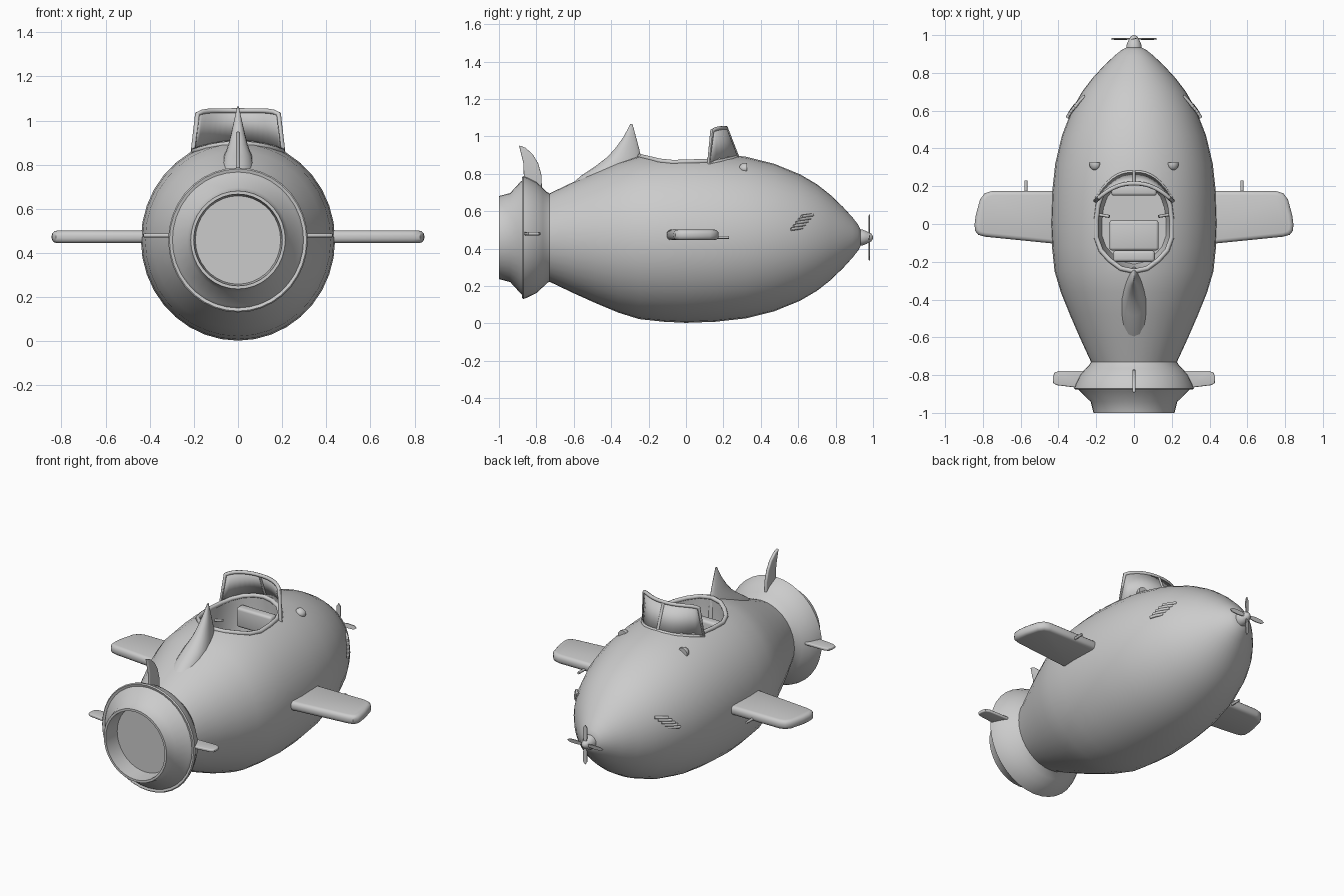
import bpy, bmesh, math
from mathutils import Vector, Matrix

if "Cube" in bpy.data.objects:
    bpy.data.objects.remove(bpy.data.objects["Cube"])

CZ, SX = 0.459, 0.965
HULL = [(-0.73, 0.236), (-0.6, 0.298), (-0.48, 0.352), (-0.36, 0.402), (-0.25, 0.436), (-0.12, 0.45),
        (0, 0.456), (0.16, 0.45), (0.32, 0.432), (0.47, 0.395), (0.61, 0.338), (0.70, 0.285), (0.77, 0.23),
        (0.84, 0.163), (0.89, 0.108), (0.92, 0.07), (0.935, 0.04)]
NOZZLE = [(-0.9, 0.2), (-1, 0.208), (-1, 0.222), (-0.94, 0.238), (-0.885, 0.298), (-0.872, 0.308),
          (-0.876, 0.322), (-0.87, 0.328), (-0.85, 0.322), (-0.80, 0.297), (-0.765, 0.265), (-0.745, 0.245)]


def radius(y):
    for (a, ra), (b, rb) in zip(HULL, HULL[1:]):
        if a <= y <= b:
            return ra + (rb - ra) * (y - a) / (b - a)


def top_z(x, y):
    return CZ + radius(y) * math.sqrt(max(0, 1 - (x / SX / radius(y)) ** 2))


def side_x(y, z):
    return SX * math.sqrt(max(0, radius(y) ** 2 - (z - CZ) ** 2))


def finish(name, bm, bevel=0, segments=3, angle=35):
    bmesh.ops.recalc_face_normals(bm, faces=bm.faces)
    me = bpy.data.meshes.new(name)
    bm.to_mesh(me)
    bm.free()
    ob = bpy.data.objects.new(name, me)
    bpy.context.collection.objects.link(ob)
    bpy.ops.object.select_all(action='DESELECT')
    ob.select_set(True)
    bpy.context.view_layer.objects.active = ob
    if bevel:
        m = ob.modifiers.new("bevel", 'BEVEL')
        m.width, m.segments, m.limit_method = bevel, segments, 'ANGLE'
        m.angle_limit = math.radians(60)
        bpy.ops.object.modifier_apply(modifier=m.name)
    bpy.ops.object.shade_smooth_by_angle(angle=math.radians(angle))
    return ob


def loft(name, rings, **kw):
    """Skin closed rings of equal length, capping both ends."""
    bm = bmesh.new()
    vs = [[bm.verts.new(p) for p in r] for r in rings]
    n = len(vs[0])
    for a, b in zip(vs, vs[1:]):
        for i in range(n):
            bm.faces.new((a[i], a[(i + 1) % n], b[(i + 1) % n], b[i]))
    bm.faces.new(vs[0])
    bm.faces.new(vs[-1])
    return finish(name, bm, **kw)


def lathe(name, profile, n=36):
    t = [2 * math.pi * i / n for i in range(n)]
    return loft(name, [[(SX * r * math.cos(a), y, CZ + r * math.sin(a)) for a in t] for y, r in profile])


def plate(name, pts, d, bevel=0):
    """Flat polygon pts thickened by vector d both ways."""
    d = Vector(d)
    return loft(name, [[Vector(p) - d for p in pts], [Vector(p) + d for p in pts]], bevel=bevel)


def tube(name, pts, r, cyclic=False):
    cu = bpy.data.curves.new(name, 'CURVE')
    cu.dimensions, cu.bevel_depth, cu.bevel_resolution, cu.use_fill_caps = '3D', r, 2, True
    sp = cu.splines.new('POLY')
    sp.points.add(len(pts) - 1)
    for q, p in zip(sp.points, pts):
        q.co = (*p, 1)
    sp.use_cyclic_u = cyclic
    ob = bpy.data.objects.new(name, cu)
    bpy.context.collection.objects.link(ob)
    bpy.ops.object.select_all(action='DESELECT')
    ob.select_set(True)
    bpy.context.view_layer.objects.active = ob
    bpy.ops.object.convert(target='MESH')
    bpy.ops.object.shade_smooth_by_angle(angle=math.radians(50))


# hull with flared tail nozzle
hull = lathe("hull", NOZZLE + HULL)

# cockpit tub cut into the hull
half = [(0.06, 0.245), (0.12, 0.22), (0.165, 0.17), (0.19, 0.1), (0.2, 0.02), (0.2, -0.07), (0.175, -0.14),
        (0.13, -0.19), (0.07, -0.235)]
outline = [(0, 0.255)] + half + [(0, -0.25)] + [(-x, y) for x, y in reversed(half)]
cutter = loft("cockpit_cutter", [[(x * s, y * s, z) for x, y in outline]
                                 for z, s in ((0.56, 0.85), (0.64, 0.95), (0.84, 0.97), (1.1, 0.97))])
cutter.hide_render = True
bpy.context.view_layer.objects.active = hull
cut = hull.modifiers.new("cockpit", 'BOOLEAN')
cut.object, cut.solver = cutter, 'EXACT'
bpy.ops.object.modifier_apply(modifier=cut.name)
bpy.data.objects.remove(cutter)
bpy.ops.object.select_all(action='DESELECT')
hull.select_set(True)
bpy.ops.object.shade_smooth_by_angle(angle=math.radians(35))
tube("cockpit_rim", [(x, y, top_z(x, y)) for x, y in outline], 0.013, True)

# seat and controls
def box(name, x, y0, y1, z0, z1):
    plate(name, [(-x, y0, z0), (-x, y1, z0), (-x, y1, z1), (-x, y0, z1)], (0, 0, 0)) if x == 0 else \
        loft(name, [[(s * x, y0, z0), (s * x, y1, z0), (s * x, y1, z1), (s * x, y0, z1)] for s in (-1, 1)], bevel=0.015)


box("seat_cushion", 0.13, -0.14, 0.02, 0.56, 0.64)
box("seat_back", 0.11, -0.2, -0.14, 0.56, 0.80)
box("dashboard", 0.12, 0.15, 0.21, 0.72, 0.84)
for s in (-1, 1):
    tube("lever", [(s * 0.19, 0.05, 0.78), (s * 0.13, 0.04, 0.80)], 0.008)

# windshield: curved pane with frame and struts
base, top = [], []
for i in range(-8, 9):
    t = i / 8
    x = math.copysign(0.205 * abs(t) ** 0.9, t)
    y = 0.275 - 0.155 * abs(t) ** 2.2
    base.append(Vector((x, y, top_z(x, y) - 0.005)))
    top.append(Vector((x * 0.9, 0.215 - 0.075 * abs(t) ** 2, 1.045 - 0.015 * abs(t) ** 6)))
bm = bmesh.new()
vb, vt = [bm.verts.new(p) for p in base], [bm.verts.new(p) for p in top]
for i in range(16):
    bm.faces.new((vb[i], vb[i + 1], vt[i + 1], vt[i]))
pane = finish("windshield_pane", bm)
sol = pane.modifiers.new("thickness", 'SOLIDIFY')
sol.thickness, sol.offset = 0.006, 0
tube("windshield_frame", base + top[::-1], 0.011, True)
tube("windshield_strut", [base[8], top[8]], 0.009)

# dorsal fin, blending into the hull
rings = []
for z, y0, y1, w in ((0.72, -0.64, -0.225, 0.075), (0.79, -0.56, -0.23, 0.07), (0.84, -0.485, -0.235, 0.06),
                     (0.89, -0.42, -0.24, 0.042), (0.94, -0.375, -0.252, 0.03), (1.0, -0.332, -0.268, 0.017),
                     (1.065, -0.299, -0.286, 0.003)):
    ring = []
    for k in range(20):
        a = 2 * math.pi * k / 20
        c = math.cos(a)
        ring.append((w * math.sin(a) * (1 - 0.35 * c), (y0 + y1) / 2 + (y1 - y0) / 2 * c, z))
    rings.append(ring)
loft("dorsal_fin", rings, angle=60)

# upper tail fin
plate("tail_fin", [(0, y, z) for y, z in ((-0.865, 0.74), (-0.87, 0.86), (-0.893, 0.952), (-0.86, 0.94),
      (-0.82, 0.905), (-0.79, 0.855), (-0.772, 0.79), (-0.77, 0.68))], (0.009, 0, 0), 0.006)

for s in (-1, 1):
    # main wing and gun-like probe
    plate("wing", [(s * x, y, 0.473) for x, y in ((0.38, 0.175), (0.75, 0.175), (0.79, 0.163), (0.815, 0.13),
          (0.837, 0.05), (0.844, 0), (0.842, -0.035), (0.825, -0.057), (0.79, -0.067), (0.38, -0.108))],
          (0, 0, 0.028), 0.022)
    tube("wing_probe", [(s * 0.572, 0.12, 0.46), (s * 0.572, 0.23, 0.46)], 0.008)
    # side tail fins
    plate("tail_plane", [(s * x, y, 0.48) for x, y in ((0.2, -0.778), (0.395, -0.778), (0.422, -0.787),
          (0.43, -0.815), (0.428, -0.842), (0.41, -0.853), (0.29, -0.868))], (0, 0, 0.009), 0.006)

    # small forward-facing scoop: half an ellipsoid
    bm = bmesh.new()
    bmesh.ops.create_uvsphere(bm, u_segments=16, v_segments=10, radius=1)
    bmesh.ops.bisect_plane(bm, geom=bm.verts[:] + bm.edges[:] + bm.faces[:], plane_co=(0, 0.25, 0),
                           plane_no=(0, 1, 0), clear_outer=True)
    bmesh.ops.holes_fill(bm, edges=[e for e in bm.edges if e.is_boundary])
    place = Matrix.Translation((s * 0.207, 0.318, top_z(0.207, 0.318) - 0.002))
    bm.transform(place @ Matrix.Rotation(s * 0.5, 4, 'Y') @ Matrix.Diagonal((0.031, 0.034, 0.024, 1)))
    finish("scoop", bm)

    # row of slanted exhaust pipes
    for i in range(5):
        y, z = 0.592 + i * 0.014, 0.508 + i * 0.017
        tube("exhaust_pipe", [(s * (side_x(y + d, z) + o), y + d, z + d * 0.15)
                              for d, o in ((0.03, -0.004), (0, 0.008), (-0.03, 0.012))], 0.0085)

    # propeller blades
    for axis in (0, 1):
        pts = []
        for l, w in ((0.01, -0.007), (0.06, -0.013), (0.105, -0.011), (0.122, 0), (0.105, 0.011), (0.06, 0.013),
                     (0.01, 0.007)):
            a, b = (l * s, w) if axis == 0 else (w, l * s)
            pts.append((a, 0.98 + w * 0.2, CZ + b))
        plate("propeller_blade", pts, (0, 0.0025, 0))

# spinner
lathe("spinner", [(0.92, 0.043), (0.945, 0.042), (0.965, 0.034), (0.975, 0.028), (0.99, 0.021), (0.998, 0.01), (1.0, 0.003)], 20)
